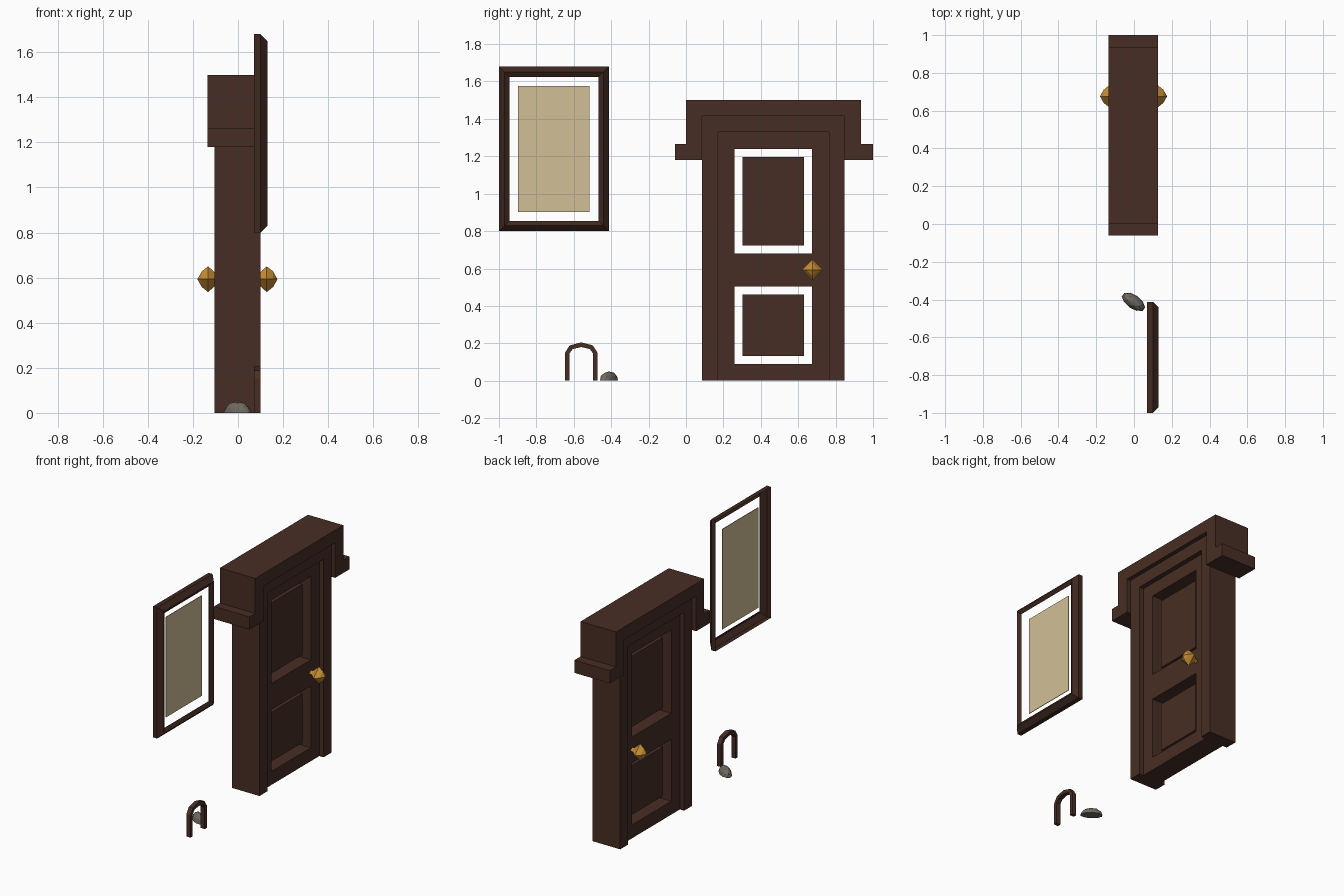
import bpy, bmesh, math, random
from mathutils import Matrix, Vector

cube = bpy.data.objects.get("Cube")
if cube:
    bpy.data.objects.remove(cube, do_unlink=True)


def material(name, rgb):
    m = bpy.data.materials.new(name)
    m.use_nodes = True
    m.diffuse_color = (*rgb, 1)
    m.node_tree.nodes["Principled BSDF"].inputs["Base Color"].default_value = (*rgb, 1)
    return m


brown = material("dark wood", (0.064, 0.027, 0.018))
frame_brown = material("picture frame wood", (0.05, 0.021, 0.014))
tan = material("canvas tan", (0.64, 0.52, 0.31))
gold = material("brass", (0.55, 0.26, 0.032))
grey = material("stone grey", (0.16, 0.145, 0.115))


def finish(name, bm, mat):
    mesh = bpy.data.meshes.new(name)
    bm.to_mesh(mesh)
    bm.free()
    mesh.materials.append(mat)
    ob = bpy.data.objects.new(name, mesh)
    bpy.context.scene.collection.objects.link(ob)
    return ob


def rect(y0, y1, z0, z1):
    return [(y0, z0), (y1, z0), (y1, z1), (y0, z1)]


# Outline (with holes) in the y-z plane, extruded along x
def slab(name, loops, x0, x1, mat):
    curve = bpy.data.curves.new(name + "_profile", "CURVE")
    curve.dimensions = "2D"
    curve.fill_mode = "BOTH"
    curve.extrude = (x1 - x0) / 2
    for loop in loops:
        spline = curve.splines.new("POLY")
        spline.points.add(len(loop) - 1)
        for p, (y, z) in zip(spline.points, loop):
            p.co = (y, z, 0, 1)
        spline.use_cyclic_u = True
    helper = bpy.data.objects.new(name + "_helper", curve)
    bpy.context.scene.collection.objects.link(helper)
    bpy.context.view_layer.update()
    graph = bpy.context.evaluated_depsgraph_get()
    mesh = bpy.data.meshes.new_from_object(helper.evaluated_get(graph))
    bpy.data.objects.remove(helper, do_unlink=True)
    bpy.data.curves.remove(curve)
    bm = bmesh.new()
    bm.from_mesh(mesh)
    bpy.data.meshes.remove(mesh)
    for f in bm.faces:
        f.material_index = 0
        f.smooth = False
    for v in bm.verts:
        y, z, x = v.co
        v.co = (x + (x0 + x1) / 2, y, z)
    bmesh.ops.remove_doubles(bm, verts=bm.verts, dist=0.0001)
    bmesh.ops.dissolve_limit(bm, angle_limit=0.01, verts=bm.verts, edges=bm.edges)
    bmesh.ops.recalc_face_normals(bm, faces=bm.faces)
    return finish(name, bm, mat)


# Door surround
slab("lintel", [[(-0.06, 1.18), (0.085, 1.18), (0.085, 1.415), (0.848, 1.415),
                 (0.848, 1.18), (1, 1.18), (1, 1.265), (0.935, 1.265),
                 (0.935, 1.5), (0, 1.5), (0, 1.265), (-0.06, 1.265)]],
     -0.135, 0.128, brown)
slab("door_jamb", [[(0.085, 0), (0.17, 0), (0.17, 1.33), (0.765, 1.33),
                    (0.765, 0), (0.848, 0), (0.848, 1.415), (0.085, 1.415)]],
     -0.105, 0.1, brown)

# Door leaf with two openings and a floating panel in each
openings = {"upper": (0.68, 1.24), "lower": (0.09, 0.505)}
slab("door_leaf", [rect(0.17, 0.765, 0, 1.33)]
     + [rect(0.26, 0.675, lo, hi) for lo, hi in openings.values()],
     -0.073, 0.068, brown)
for label, (lo, hi) in openings.items():
    slab(label + "_door_panel", [rect(0.303, 0.632, lo + 0.042, hi - 0.044)],
         -0.04, 0.036, brown)


# Four-sided door knobs, turned about the x axis
def knob(name, side):
    bm = bmesh.new()
    profile = [(0.04, 0.018), (0.085, 0.018), (0.1, 0.03), (0.13, 0.057),
               (0.158, 0.035), (0.177, 0.001)]
    rings = []
    for x, r in profile:
        rings.append([bm.verts.new((side * x - 0.0025,
                                    0.676 + r * math.cos(k * math.pi / 2),
                                    0.593 + r * math.sin(k * math.pi / 2)))
                      for k in range(4)])
    for a, b in zip(rings, rings[1:]):
        for k in range(4):
            n = (k + 1) % 4
            bm.faces.new((a[k], a[n], b[n], b[k]))
    bm.faces.new(rings[0])
    bm.faces.new(rings[-1])
    bmesh.ops.recalc_face_normals(bm, faces=bm.faces)
    finish(name, bm, gold)


knob("left_door_knob", 1)
knob("right_door_knob", -1)

# Picture frame: an open moulding, with the canvas floating inside
bm = bmesh.new()
rings = []
for inset, x in [(0, 0.07), (0, 0.1), (0.03, 0.13), (0.055, 0.115)]:
    corners = rect(-1 + inset, -0.412 - inset, 0.8 + inset, 1.68 - inset)
    rings.append([bm.verts.new((x, y, z)) for y, z in corners])
for a, b in zip(rings, rings[1:]):
    for k in range(4):
        n = (k + 1) % 4
        bm.faces.new((a[k], a[n], b[n], b[k]))
finish("picture_frame", bm, frame_brown)
slab("picture_canvas", [rect(-0.897, -0.517, 0.902, 1.575)], 0.091, 0.095, tan)

# Small arch: legs joined by a faceted half round
def arch_line(half, spring, rise):
    pts = [(-half, 0), (-half, spring)]
    for k in (1, 2, 3):
        a = math.pi * (1 - k / 4)
        pts.append((half * math.cos(a), spring + rise * math.sin(a)))
    pts += [(half, spring), (half, 0)]
    return [(y - 0.56, z) for y, z in pts]


slab("small_arch", [arch_line(0.087, 0.15, 0.055) + arch_line(0.064, 0.145, 0.035)[::-1]],
     0.07, 0.1, brown)

# Stone: a faceted oblong dome, flat underneath
random.seed(4)
bm = bmesh.new()
bmesh.ops.create_icosphere(bm, subdivisions=2, radius=1)
bmesh.ops.bisect_plane(bm, geom=bm.verts[:] + bm.edges[:] + bm.faces[:],
                       plane_co=(0, 0, 0), plane_no=(0, 0, 1), clear_inner=True)
bmesh.ops.holes_fill(bm, edges=[e for e in bm.edges if e.is_boundary])
for v in bm.verts:
    v.co *= random.uniform(0.96, 1.03)
    v.co.z = max(v.co.z, 0)
place = (Matrix.Translation(Vector((-0.003, -0.412, 0)))
         @ Matrix.Rotation(math.radians(-35), 4, "Z")
         @ Matrix.Diagonal((0.07, 0.036, 0.05, 1)))
bmesh.ops.transform(bm, matrix=place, verts=bm.verts)
bmesh.ops.recalc_face_normals(bm, faces=bm.faces)
finish("stone", bm, grey)
